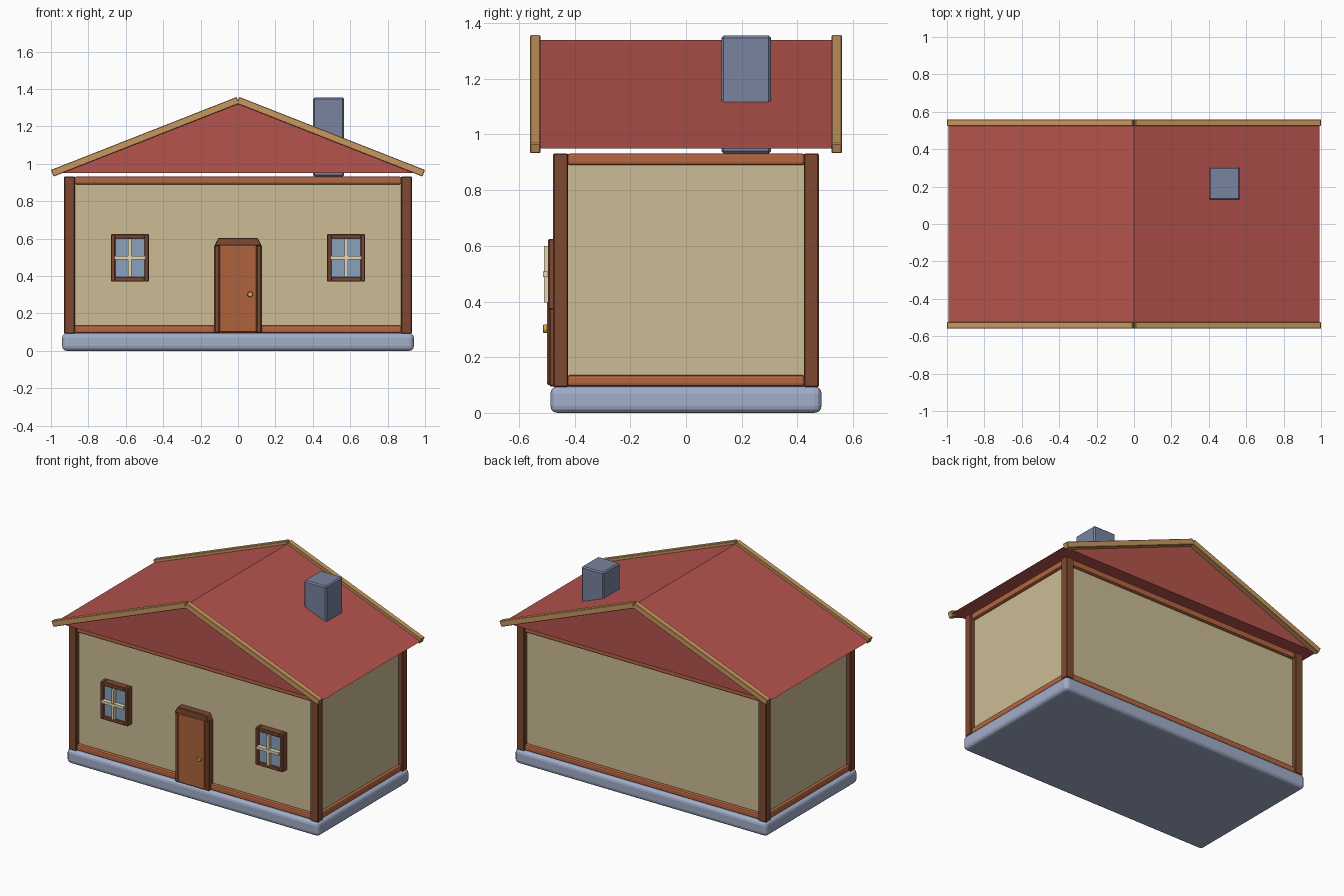
import bpy, bmesh, math
from mathutils import Matrix

if "Cube" in bpy.data.objects:
    bpy.data.objects.remove(bpy.data.objects["Cube"])


def colour(name, r, g, b):
    m = bpy.data.materials.new(name)
    m.diffuse_color = [(c / 255) ** 2.2 for c in (r, g, b)] + [1]
    m.use_nodes = True
    m.node_tree.nodes["Principled BSDF"].inputs["Base Color"].default_value = m.diffuse_color
    return m


STONE = colour("stone", 160, 172, 200)
SLATE = colour("slate", 120, 130, 158)
PLASTER = colour("plaster", 202, 187, 148)
DARK = colour("dark_wood", 125, 75, 52)
BEAM = colour("beam_wood", 180, 102, 66)
DOOR = colour("door_wood", 172, 100, 64)
ROOF = colour("roof_red", 180, 84, 78)
TRIM = colour("trim_wood", 200, 150, 95)
GLASS = colour("glass", 136, 160, 185)
CREAM = colour("cream", 225, 215, 180)
BRASS = colour("brass", 215, 165, 65)


def finish(name, bm, mat, bevel=0, segments=1):
    bmesh.ops.recalc_face_normals(bm, faces=bm.faces)
    me = bpy.data.meshes.new(name)
    bm.to_mesh(me)
    bm.free()
    me.materials.append(mat)
    ob = bpy.data.objects.new(name, me)
    bpy.context.collection.objects.link(ob)
    if bevel:
        mod = ob.modifiers.new("bevel", 'BEVEL')
        mod.width = bevel
        mod.segments = segments
    return ob


def box(name, x, y, z, mat, bevel=0, segments=1):
    """Box from (min, max) ranges on each axis."""
    bm = bmesh.new()
    size = [b - a for a, b in (x, y, z)]
    mid = [(a + b) / 2 for a, b in (x, y, z)]
    bmesh.ops.create_cube(bm, size=1, matrix=Matrix.Translation(mid) @ Matrix.Diagonal((*size, 1)))
    return finish(name, bm, mat, bevel, segments)


def prism(name, profile, y0, y1, mat, bevel=0):
    """Extrude an xz profile along y."""
    bm = bmesh.new()
    f = bm.faces.new([bm.verts.new((x, y0, z)) for x, z in profile])
    r = bmesh.ops.extrude_face_region(bm, geom=[f])
    for v in r["geom"]:
        if isinstance(v, bmesh.types.BMVert):
            v.co.y = y1
    return finish(name, bm, mat, bevel)


def span(s, a, b):
    return (min(s * a, s * b), max(s * a, s * b))


# foundation and wall block
box("foundation", (-.94, .94), (-.487, .487), (0, .095), STONE, .025, 3)
box("walls", (-.9, .9), (-.448, .448), (.09, .93), PLASTER)

# corner posts
for sx in (-1, 1):
    for sy in (-1, 1):
        box("corner_post", span(sx, .872, .93), span(sy, .424, .477), (.093, .932), DARK, .004)

# sill and top beams between the posts
for z in ((.095, .136), (.89, .932)):
    for s in (-1, 1):
        box("long_beam", (-.875, .875), span(s, .43, .47), z, BEAM, .01, 2)
        box("side_beam", span(s, .88, .922), (-.426, .426), z, BEAM, .01, 2)

# roof body
EAVE, BASE, PEAK = .993, .95, 1.34
prism("roof", [(-EAVE, BASE), (EAVE, BASE), (0, PEAK)], -.526, .526, ROOF)

# gable boards, square ended and centred on the roof line
run = math.hypot(EAVE, PEAK - BASE)
nx, nz = (PEAK - BASE) / run * .019, EAVE / run * .019
for sx in (-1, 1):
    board = [(sx * nx, PEAK + nz), (sx * (EAVE + nx), BASE + nz),
             (sx * (EAVE - nx), BASE - nz), (-sx * nx, PEAK - nz)]
    for sy in (-1, 1):
        prism("gable_board", board, sy * .523, sy * .56, TRIM, .003)

# chimney
box("chimney", (.402, .567), (.127, .305), (.932, 1.355), SLATE, .008)

# windows
for s in (-1, 1):
    cx, cz = s * .578, .498
    for t in (-1, 1):
        a, b = sorted((t * .078, t * .102))
        box("window_jamb", (cx + a, cx + b), (-.495, -.44), (cz - .127, cz + .127), DARK, .004)
        c, d = sorted((t * .102, t * .127))
        box("window_rail", (cx - .08, cx + .08), (-.495, -.44), (cz + c, cz + d), DARK, .004)
    box("window_glass", (cx - .085, cx + .085), (-.485, -.44), (cz - .105, cz + .105), GLASS)
    box("window_mullion", (cx - .009, cx + .009), (-.51, -.48), (cz - .102, cz + .102), CREAM)
    box("window_crossbar", (cx - .083, cx + .083), (-.514, -.48), (cz - .009, cz + .009), CREAM)

# door with frame
box("door", (-.1, .1), (-.499, -.44), (.1, .568), DOOR, .005)
for s in (-1, 1):
    box("door_jamb", span(s, .097, .127), (-.492, -.44), (.095, .568), DARK, .006)
prism("door_lintel", [(-.127, .562), (.127, .562), (.106, .604), (-.106, .604)], -.496, -.44, DARK, .004)

# door knob
bm = bmesh.new()
bmesh.ops.create_cone(bm, cap_ends=True, segments=16, radius1=.015, radius2=.015, depth=.024,
                      matrix=Matrix.Translation((.065, -.502, .302)) @ Matrix.Rotation(math.pi / 2, 4, 'X'))
finish("door_knob", bm, BRASS, .003)
